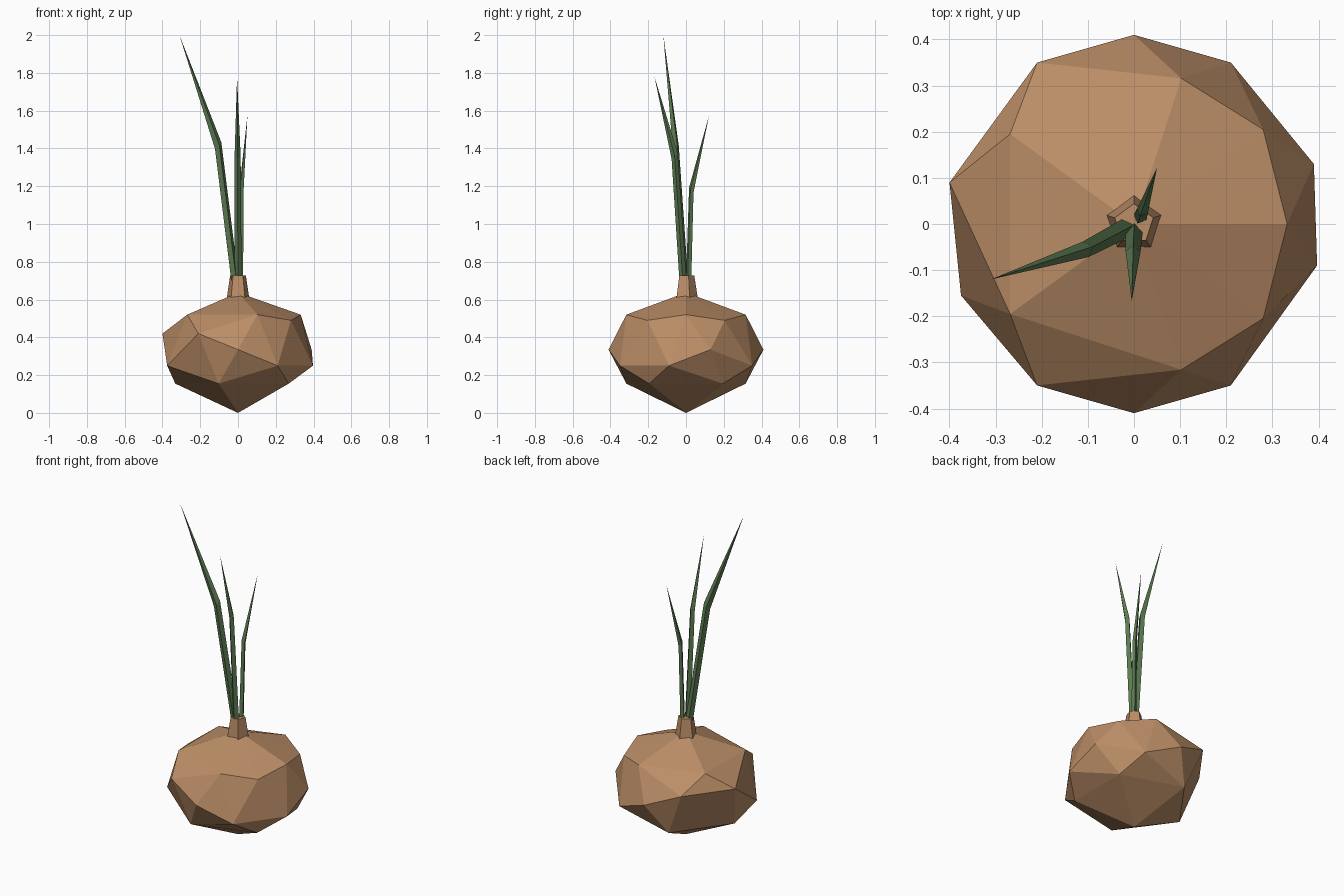
import bpy, bmesh, math
from mathutils import Vector

if "Cube" in bpy.data.objects:
    bpy.data.objects.remove(bpy.data.objects["Cube"])


def material(name, color):
    m = bpy.data.materials.new(name)
    m.diffuse_color = (*color, 1)
    m.use_nodes = True
    m.node_tree.nodes["Principled BSDF"].inputs["Base Color"].default_value = m.diffuse_color
    return m


skin = material("onion_skin_brown", (0.50, 0.27, 0.135))
green = material("leaf_green", (0.105, 0.195, 0.083))


def add_object(name, bm, mat):
    bmesh.ops.recalc_face_normals(bm, faces=bm.faces[:])
    me = bpy.data.meshes.new(name)
    bm.to_mesh(me)
    bm.free()
    me.materials.append(mat)
    ob = bpy.data.objects.new(name, me)
    bpy.context.collection.objects.link(ob)
    return ob


def ring(radius, z, sides, start=0.0, center=(0, 0)):
    return [Vector((center[0] + radius * math.cos(start + i * math.tau / sides),
                    center[1] + radius * math.sin(start + i * math.tau / sides), z))
            for i in range(sides)]


def loft(bm, rings, tip=None):
    loops = [[bm.verts.new(p) for p in r] for r in rings]
    n = len(loops[0])
    for a, b in zip(loops, loops[1:]):
        for i in range(n):
            j = (i + 1) % n
            bm.faces.new((a[i], a[j], b[j], b[i]))
    bm.faces.new(loops[0])
    if tip is None:
        bm.faces.new(loops[-1])
    else:
        t = bm.verts.new(tip)
        for i in range(n):
            bm.faces.new((loops[-1][i], loops[-1][(i + 1) % n], t))


# Bulb: faceted hull of two five-point rings, two poles and an uneven waist
points = ring(0.332, 0.52, 5) + ring(0.332, 0.155, 5, math.pi / 5)
points += [Vector((0, 0, 0)), Vector((0, 0, 0.637))]
waist = [(0, 0.41, 0.335), (0, -0.41, 0.335), (0.39, 0.13, 0.335),
         (0.397, -0.09, 0.25), (-0.4, 0.09, 0.42), (-0.375, -0.155, 0.25),
         (-0.21, -0.35, 0.42), (0.21, -0.35, 0.25), (0.21, 0.35, 0.25),
         (-0.21, 0.35, 0.42), (0.28, 0.205, 0.49), (0.28, -0.205, 0.49)]
bm = bmesh.new()
for p in points + [Vector(w) for w in waist]:
    bm.verts.new(p)
bmesh.ops.convex_hull(bm, input=bm.verts[:])
add_object("bulb", bm, skin)

# Neck: short five-sided taper
bm = bmesh.new()
loft(bm, [ring(0.062, 0.61, 5, math.pi / 2), ring(0.044, 0.727, 5, math.pi / 2)])
add_object("neck", bm, skin)

# Leaves: four-sided blades that bend outward and end in a point
leaves = {
    "long_leaf": ((-0.016, -0.008, 0.70), (-0.105, -0.055, 1.415), (-0.31, -0.12, 2.0), 0.021),
    "front_leaf": ((0.0, -0.016, 0.70), (-0.002, -0.06, 1.36), (-0.005, -0.167, 1.78), 0.019),
    "back_leaf": ((0.013, 0.014, 0.70), (0.018, 0.028, 1.18), (0.05, 0.122, 1.575), 0.015),
}
for name, (base, bend, tip, r) in leaves.items():
    lean = math.atan2(tip[1], tip[0])
    bm = bmesh.new()
    bend_ring = ring(r * 0.85, bend[2], 4, lean, bend)
    out = Vector((math.cos(lean), math.sin(lean), 0))
    for p in bend_ring:  # tilt the bend square to the blade
        p.z -= (p - Vector(bend)).dot(out) * 1.0
    loft(bm, [ring(r, base[2], 4, lean, base), bend_ring], tip)
    add_object(name, bm, green)
